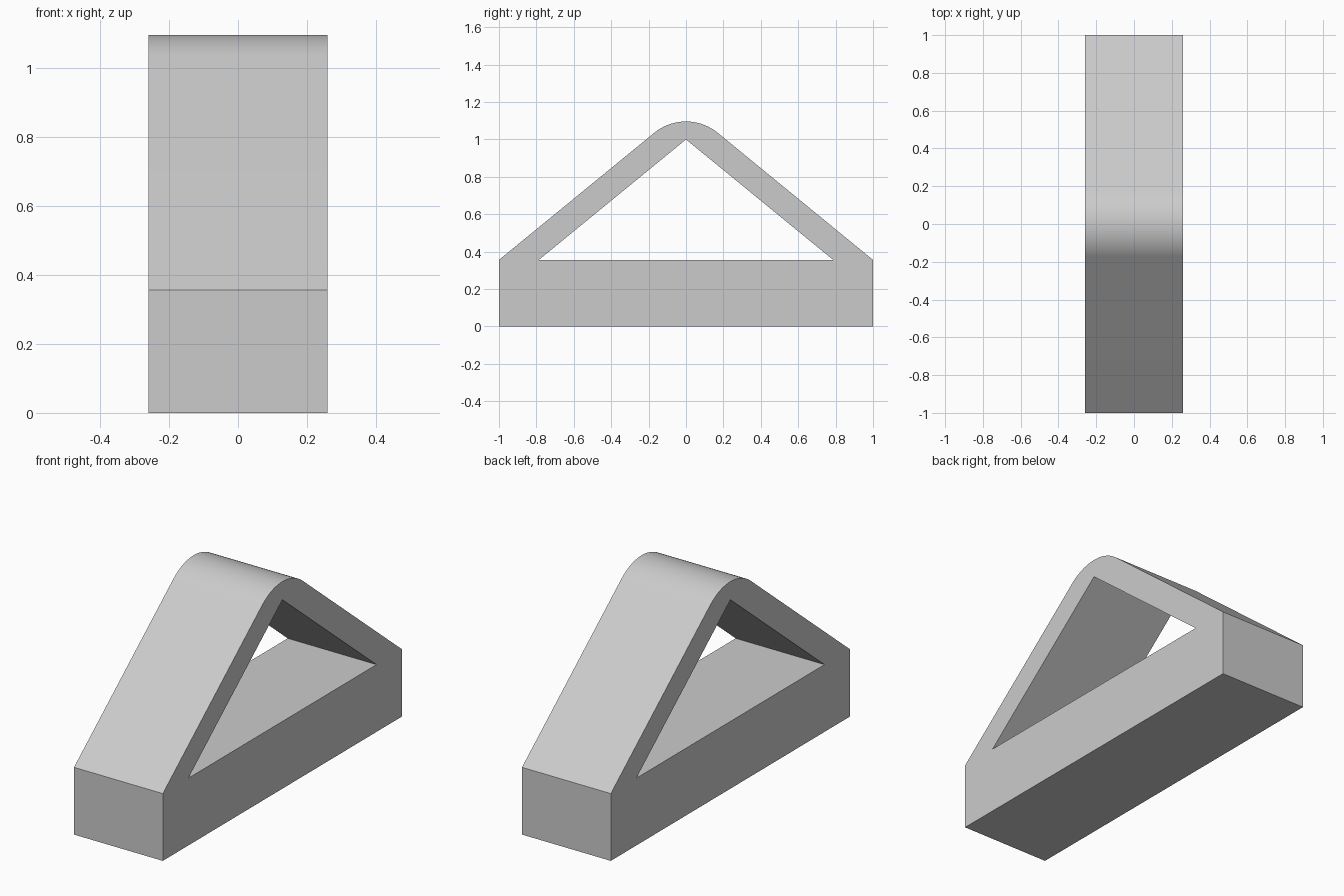
import bpy
import bmesh
import math
from mathutils import Vector

cube = bpy.data.objects.get("Cube")
if cube:
    bpy.data.objects.remove(cube, do_unlink=True)

HALF_WIDTH = 0.26
BASE_HEIGHT = 0.356      # top of the solid base
PEAK = 1.096             # top of the rounded ridge
INNER_HALF = 0.787       # half length of the opening
INNER_PEAK = 1.0

# Plain grey material
grey = bpy.data.materials.new("plain_grey")
grey.use_nodes = True
colour = (0.6, 0.6, 0.6, 1)
grey.diffuse_color = colour
grey.node_tree.nodes["Principled BSDF"].inputs["Base Color"].default_value = colour

# Ridge arc tangent to both sloping sides
slope = math.atan2(INNER_PEAK - BASE_HEIGHT, INNER_HALF)
sharp_peak = BASE_HEIGHT + math.tan(slope)
radius = (sharp_peak - PEAK) / (1 / math.cos(slope) - 1)
centre = PEAK - radius
STEPS = 32
arc = []
for i in range(STEPS + 1):
    a = slope * (1 - 2 * i / STEPS)
    arc.append((radius * math.sin(a), centre + radius * math.cos(a)))

outline = [(-1, 0), (1, 0), (1, BASE_HEIGHT)] + arc + [(-1, BASE_HEIGHT)]
opening = [(-INNER_HALF, BASE_HEIGHT), (INNER_HALF, BASE_HEIGHT), (0, INNER_PEAK)]

# Side profile with a triangular hole, extruded across the width
bm = bmesh.new()


def add_loop(points):
    verts = [bm.verts.new((-HALF_WIDTH, y, z)) for y, z in points]
    return [bm.edges.new((v, verts[(i + 1) % len(verts)])) for i, v in enumerate(verts)]


edges = add_loop(outline) + add_loop(opening)
bmesh.ops.triangle_fill(bm, edges=edges, use_beauty=True, normal=Vector((-1, 0, 0)))
result = bmesh.ops.extrude_face_region(bm, geom=bm.faces[:], use_keep_orig=True)
moved = [g for g in result["geom"] if isinstance(g, bmesh.types.BMVert)]
bmesh.ops.translate(bm, vec=(2 * HALF_WIDTH, 0, 0), verts=moved)
bmesh.ops.recalc_face_normals(bm, faces=bm.faces[:])

mesh = bpy.data.meshes.new("rounded_triangle_frame")
bm.to_mesh(mesh)
bm.free()
mesh.materials.append(grey)
frame = bpy.data.objects.new("rounded_triangle_frame", mesh)
bpy.context.collection.objects.link(frame)

# Smooth ridge, sharp corners
bpy.ops.object.select_all(action="DESELECT")
frame.select_set(True)
bpy.context.view_layer.objects.active = frame
bpy.ops.object.shade_smooth_by_angle(angle=math.radians(20))
